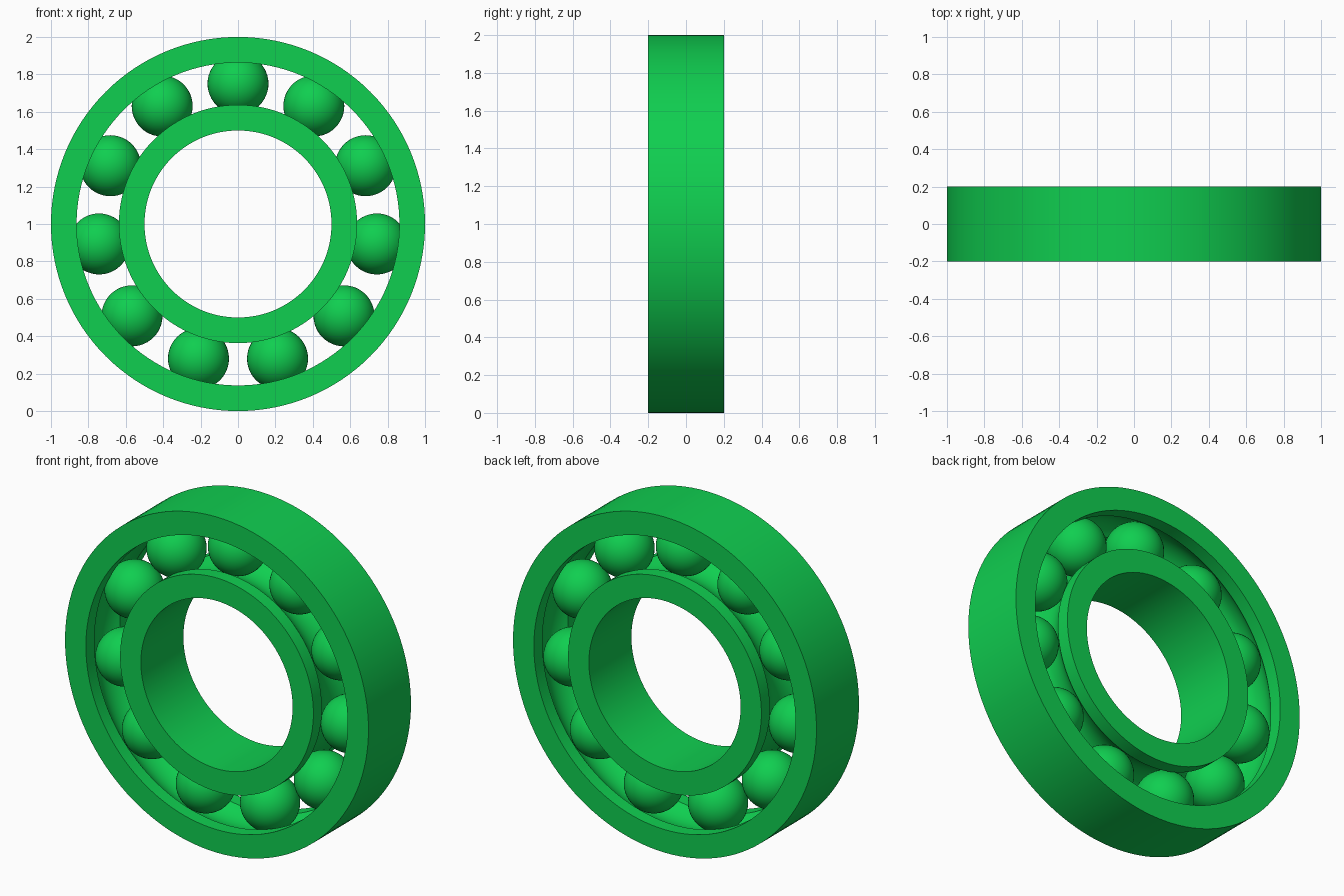
import bpy, bmesh, math

if "Cube" in bpy.data.objects:
    bpy.data.objects.remove(bpy.data.objects["Cube"])

CZ = 1.0          # bearing axis height
PITCH = 0.75      # radius of the ball circle
BALL_R = 0.163
GROOVE_R = 0.165
HALF_W = 0.2
BALLS = 11
SEGS = 128

green = bpy.data.materials.new("green")
green.diffuse_color = (0.005, 0.62, 0.08, 1)
green.use_nodes = True
green.node_tree.nodes["Principled BSDF"].inputs["Base Color"].default_value = green.diffuse_color


def finish(name, bm, angle):
    me = bpy.data.meshes.new(name)
    bm.to_mesh(me)
    bm.free()
    me.materials.append(green)
    ob = bpy.data.objects.new(name, me)
    bpy.context.collection.objects.link(ob)
    bpy.ops.object.select_all(action='DESELECT')
    ob.select_set(True)
    bpy.context.view_layer.objects.active = ob
    bpy.ops.object.shade_smooth_by_angle(angle=math.radians(angle))
    return ob


def race(name, plain_r, groove_edge_r):
    """Ring lathed around y: plain wall on one side, ball groove on the other."""
    side = 1 if groove_edge_r > PITCH else -1
    a = math.acos(abs(groove_edge_r - PITCH) / GROOVE_R)
    n = 14
    groove = [(PITCH + side * GROOVE_R * math.cos(t), GROOVE_R * math.sin(t))
              for t in (-a + 2 * a * i / n for i in range(n + 1))]
    profile = [(plain_r, HALF_W), (plain_r, -HALF_W), (groove_edge_r, -HALF_W)]
    profile += groove + [(groove_edge_r, HALF_W)]
    bm = bmesh.new()
    rings = []
    for s in range(SEGS):
        t = 2 * math.pi * s / SEGS
        rings.append([bm.verts.new((r * math.sin(t), y, CZ + r * math.cos(t)))
                      for r, y in profile])
    m = len(profile)
    for s in range(SEGS):
        p, q = rings[s], rings[(s + 1) % SEGS]
        for i in range(m):
            j = (i + 1) % m
            bm.faces.new((p[i], p[j], q[j], q[i]))
    bmesh.ops.recalc_face_normals(bm, faces=bm.faces)
    return finish(name, bm, 30)


# Outer and inner races
race("outer_race", 1.0, 0.863)
race("inner_race", 0.5, 0.637)

# Balls, the first one at the top
for k in range(BALLS):
    t = 2 * math.pi * k / BALLS
    bm = bmesh.new()
    bmesh.ops.create_uvsphere(bm, u_segments=48, v_segments=24, radius=BALL_R)
    bmesh.ops.translate(bm, verts=bm.verts,
                        vec=(PITCH * math.sin(t), 0, CZ + PITCH * math.cos(t)))
    finish(f"ball_{k + 1}", bm, 60)
